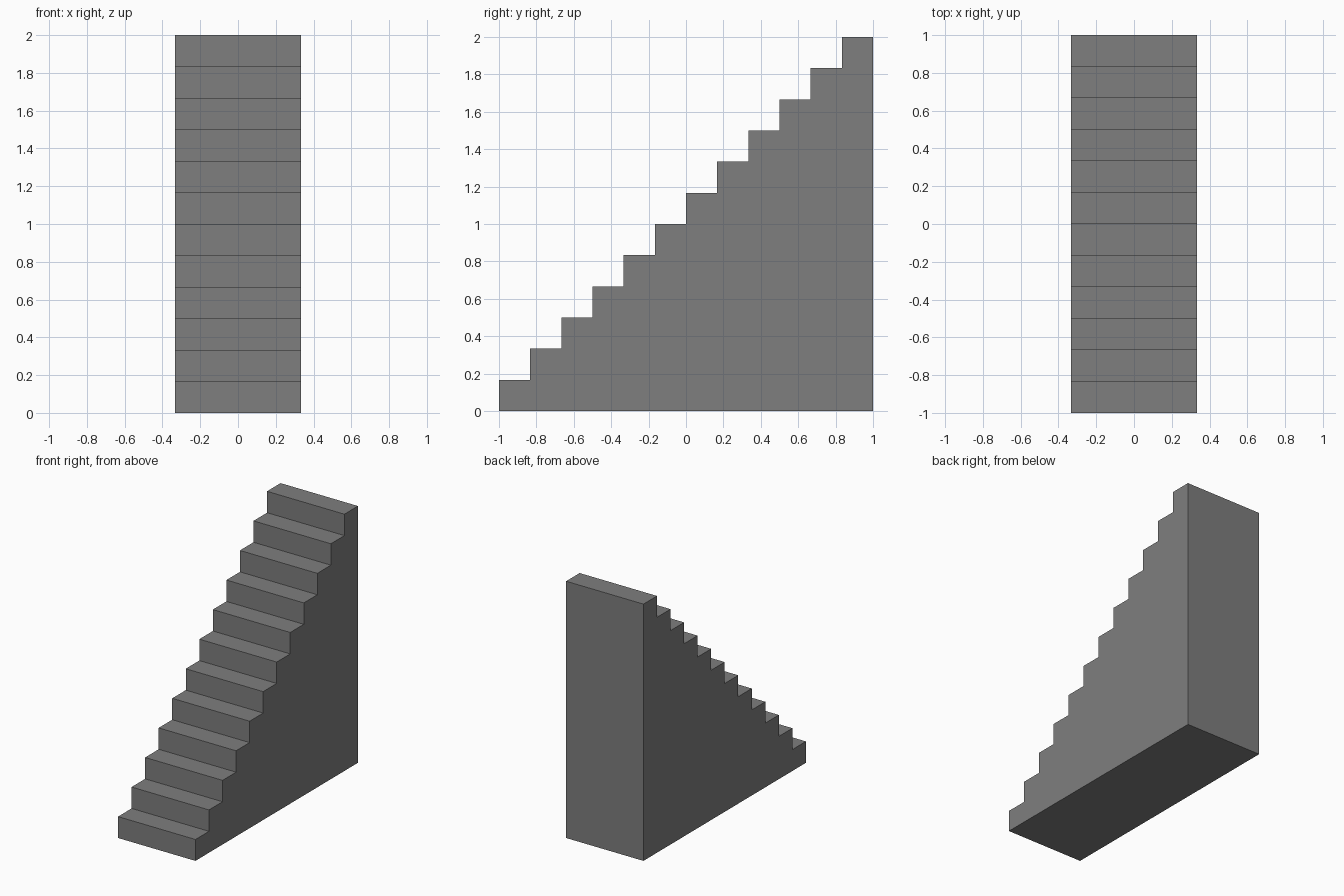
import bpy, bmesh

if "Cube" in bpy.data.objects:
    bpy.data.objects.remove(bpy.data.objects["Cube"])

STEPS = 12
STEP = 2 / STEPS      # rise and run of each step
HALF_WIDTH = 1 / 3

# Side profile (y, z): flat base, tall back, then treads and risers
profile = [(1, 0), (-1, 0)]
for i in range(STEPS):
    z = (i + 1) * STEP
    profile += [(-1 + i * STEP, z), (-1 + (i + 1) * STEP, z)]

# Solid staircase: two side faces joined by a strip of quads
bm = bmesh.new()
left, right = [[bm.verts.new((x, y, z)) for y, z in profile]
               for x in (-HALF_WIDTH, HALF_WIDTH)]
bm.faces.new(left)
bm.faces.new(right)
for i in range(len(profile)):
    bm.faces.new((left[i - 1], left[i], right[i], right[i - 1]))
bmesh.ops.recalc_face_normals(bm, faces=bm.faces)

mesh = bpy.data.meshes.new("staircase")
bm.to_mesh(mesh)
bm.free()

# Dark grey finish
dark_grey = bpy.data.materials.new("dark_grey")
dark_grey.diffuse_color = (0.21, 0.21, 0.21, 1)
dark_grey.use_nodes = True
dark_grey.node_tree.nodes["Principled BSDF"].inputs["Base Color"].default_value = dark_grey.diffuse_color
mesh.materials.append(dark_grey)
bpy.context.collection.objects.link(bpy.data.objects.new("staircase", mesh))
